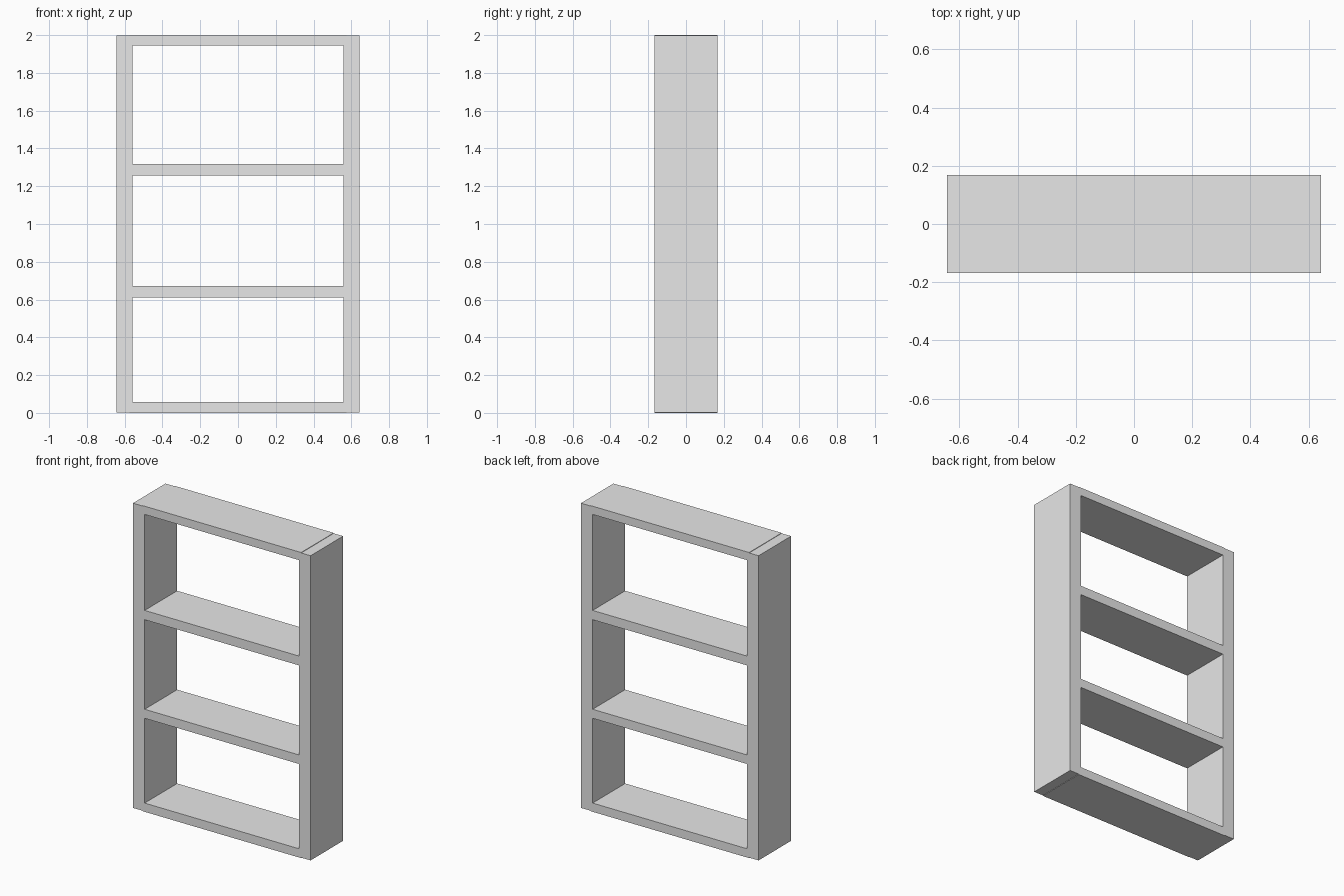
import bpy

if "Cube" in bpy.data.objects:
    bpy.data.objects.remove(bpy.data.objects["Cube"], do_unlink=True)

HALF_DEPTH = 0.168
OUTER, INNER = 0.643, 0.558
REBATE = 0.575  # boards are let slightly into the side posts
STEP = 0.003    # posts stop just short of the top and bottom boards

grey = bpy.data.materials.new("light_grey")
grey.use_nodes = True
colour = (0.8, 0.8, 0.8, 1)
grey.diffuse_color = colour
grey.node_tree.nodes["Principled BSDF"].inputs["Base Color"].default_value = colour


def board(name, x, z):
    """Flat-sided board spanning the full depth between two x and two z limits."""
    bpy.ops.mesh.primitive_cube_add(size=1, location=(sum(x) / 2, 0, sum(z) / 2))
    ob = bpy.context.object
    ob.name = name
    ob.scale = (x[1] - x[0], 2 * HALF_DEPTH, z[1] - z[0])
    bpy.ops.object.transform_apply(location=False, rotation=False, scale=True)
    ob.data.materials.append(grey)
    return ob


# Side posts
for name, x in (("left_side", (INNER, OUTER)), ("right_side", (-OUTER, -INNER))):
    board(name, x, (STEP, 2 - STEP))

# Top and bottom boards, let into the sides
board("bottom_board", (-REBATE, REBATE), (0, 0.057))
board("top_board", (-REBATE, REBATE), (1.946, 2))

# Shelves between the sides
board("lower_shelf", (-INNER, INNER), (0.612, 0.671))
board("upper_shelf", (-INNER, INNER), (1.257, 1.318))
